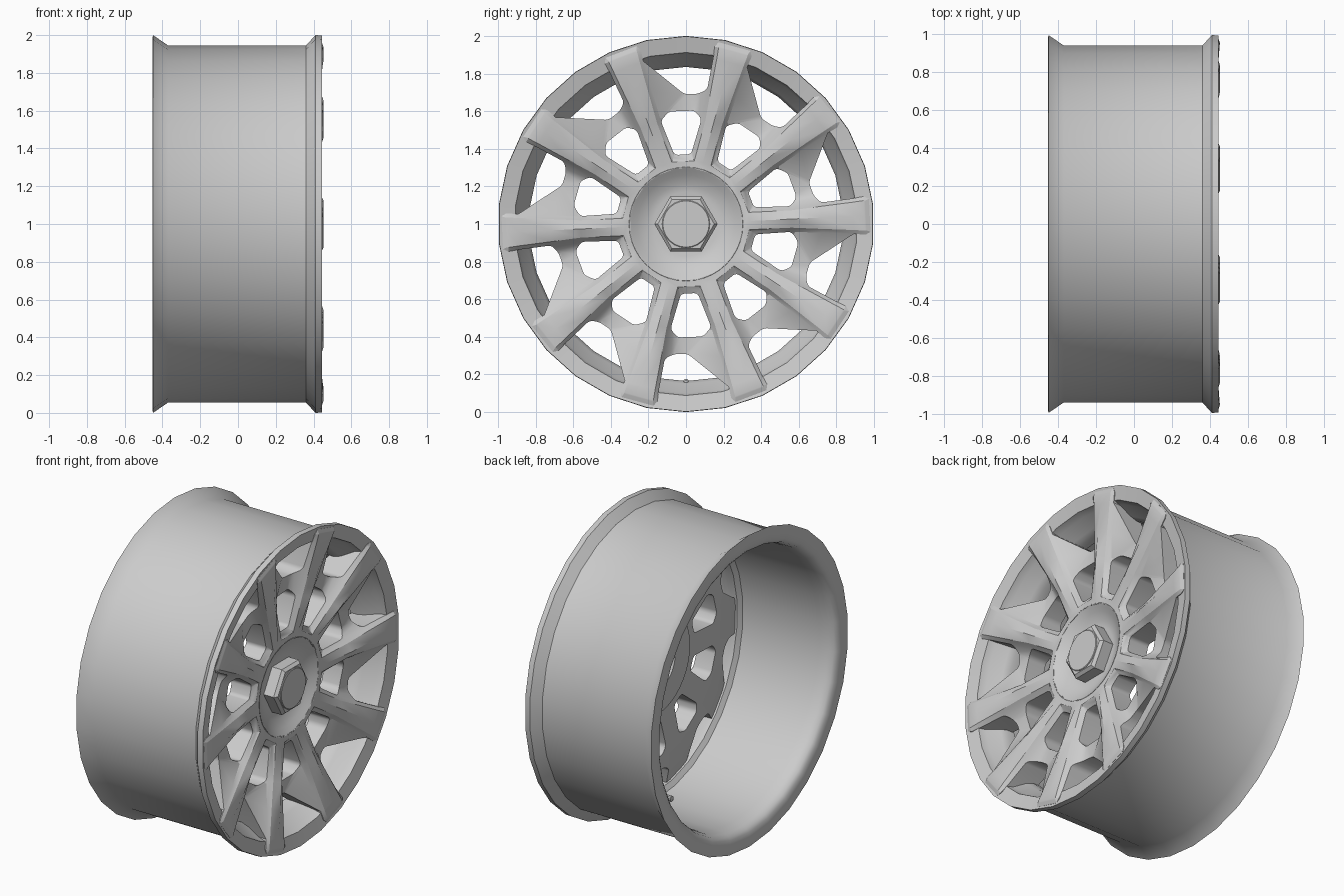
import bpy, bmesh, math
from mathutils import Matrix, Vector

cube = bpy.data.objects.get("Cube")
if cube:
    bpy.data.objects.remove(cube, do_unlink=True)

GREY = (0.6, 0.6, 0.6, 1.0)
metal = bpy.data.materials.new("light_grey_metal")
metal.use_nodes = True
metal.diffuse_color = GREY
metal.node_tree.nodes["Principled BSDF"].inputs["Base Color"].default_value = GREY

SPOKES = 10
STEP = math.tau / SPOKES
START = math.radians(2.7)


def finish(name, bm, angle=28):
    bmesh.ops.remove_doubles(bm, verts=bm.verts, dist=0.0005)
    bmesh.ops.recalc_face_normals(bm, faces=bm.faces)
    mesh = bpy.data.meshes.new(name)
    bm.to_mesh(mesh)
    bm.free()
    mesh.materials.append(metal)
    obj = bpy.data.objects.new(name, mesh)
    bpy.context.collection.objects.link(obj)
    obj.location.z = 1
    bpy.ops.object.select_all(action='DESELECT')
    obj.select_set(True)
    bpy.context.view_layer.objects.active = obj
    bpy.ops.object.shade_smooth_by_angle(angle=math.radians(angle))
    return obj


def lathe(name, profile, sides, closed=False, turn=0.0, angle=28):
    """Turn (x, radius) points around the wheel axis."""
    bm = bmesh.new()
    rot = Matrix.Rotation(turn, 3, 'X')
    verts = [bm.verts.new(rot @ Vector((x, 0, r))) for x, r in profile]
    pairs = list(zip(verts, verts[1:]))
    if closed:
        pairs.append((verts[-1], verts[0]))
    edges = [bm.edges.new(p) for p in pairs]
    bmesh.ops.spin(bm, geom=verts + edges, cent=(0, 0, 0), axis=(1, 0, 0),
                   angle=math.tau, steps=sides)
    return finish(name, bm, angle)


# Rim barrel with a shallow cone front lip and a rounded back lip
lathe("rim_barrel", [
    (-0.45, 1.0), (-0.37, 0.945), (0.36, 0.945), (0.41, 1.0), (0.445, 0.998),
    (0.426, 0.912), (0.38, 0.90), (0.31, 0.85), (0.27, 0.835), (0.22, 0.835),
    (0.2, 0.865), (-0.34, 0.87), (-0.395, 0.875), (-0.43, 0.888),
    (-0.446, 0.91), (-0.452, 0.94), (-0.453, 0.985)], 30, closed=True, angle=35)

# Dished hub
lathe("hub", [
    (0.3, 0), (0.3, 0.17), (0.308, 0.21), (0.335, 0.26), (0.352, 0.285),
    (0.363, 0.302), (0.35, 0.32), (0.195, 0.32), (0.195, 0.17),
    (0.22, 0.15), (0.22, 0)], 40, angle=35)

# Hexagonal cap with a round centre
lathe("hex_cap", [(0.28, 0.168), (0.37, 0.168), (0.388, 0.15), (0.388, 0)], 6,
      turn=math.pi / 2, angle=15)
lathe("cap_disc", [(0.37, 0.127), (0.391, 0.127), (0.394, 0.123), (0.394, 0)], 24)


# Spokes and webs: one sector of front faces, repeated, then thickened
def polar(r, deg):
    a = math.radians(deg)
    return r * math.cos(a), r * math.sin(a)


# plate u, border u, plate and border half widths, crest, plate, left and right border x
STATIONS = [
    (0.335, 0.365, 0.046, 0.072, 0.366, 0.362, 0.338, 0.338),
    (0.56, 0.56, 0.046, 0.068, 0.415, 0.385, 0.352, 0.352),
    (0.72, 0.72, 0.060, 0.080, 0.435, 0.412, 0.38, 0.392),
    (0.89, 0.89, 0.074, 0.094, 0.447, 0.442, 0.42, 0.428),
    (0.95, 0.95, 0.080, 0.102, 0.452, 0.452, 0.441, 0.441),
    (0.957, 0.978, 0.079, 0.088, 0.45, 0.45, 0.443, 0.443),
]
bm = bmesh.new()


def place(u, v, x, k):
    a = START + k * STEP
    return bm.verts.new((x, u * math.cos(a) - v * math.sin(a),
                         u * math.sin(a) + v * math.cos(a)))


rows, tips, hubs, webs = [], [], [], []
for k in range(SPOKES):
    rows.append([[place(bu, b, lx, k), place(u, p, px, k), place(u, 0, cx, k),
                  place(u, -p, px, k), place(bu, -b, rx, k)]
                 for u, bu, p, b, cx, px, lx, rx in STATIONS])
    hubs.append([place(*polar(0.3, d), 0.362, k) for d in (10, -10)])
    webs.append([place(*polar(r, d), x, k) for r, d, x in
                 ((0.69, -20, 0.32), (0.695, -26, 0.33),
                  (0.605, -25, 0.325), (0.605, -12, 0.33))])

for k in range(SPOKES):
    row, prev, last = rows[k], rows[k - 1], k - 1
    for lower, upper in zip(row, row[1:]):
        for i in range(4):
            bm.faces.new((lower[i], lower[i + 1], upper[i + 1], upper[i]))
    # Sloped edge across the spoke end
    bm.faces.new(row[-1])
    # Hub face, then bridge and chamfer below each window
    bm.faces.new(hubs[k] + row[0][3:0:-1])
    bm.faces.new((hubs[k][1], hubs[last][0], prev[0][1], row[0][3]))
    bm.faces.new((row[0][3], prev[0][1], prev[0][0], row[0][4]))
    # Web to the next spoke clockwise
    c1, c2, w3, w2 = webs[k]
    bm.faces.new((row[3][4], c1, row[2][4]))
    bm.faces.new((row[2][4], c1, w2, row[1][4]))
    bm.faces.new((c1, c2, w3, w2))
    bm.faces.new((c2, prev[2][0], prev[1][0], w3))

bmesh.ops.recalc_face_normals(bm, faces=bm.faces)
geo = bmesh.ops.extrude_face_region(bm, geom=bm.faces[:], use_keep_orig=True)["geom"]
for v in geo:
    if isinstance(v, bmesh.types.BMVert):
        r = math.hypot(v.co.y, v.co.z)
        v.co.x = 0.415 if r > 0.92 else 0.25 if r > 0.8 else 0.2

# Round the upright corners of the openings
corners = []
for e in bm.edges:
    along = e.verts[0].co - e.verts[1].co
    radius = math.hypot(e.verts[0].co.y, e.verts[0].co.z)
    if math.hypot(along.y, along.z) < 0.0001 and 0.33 < radius < 0.75:
        corners.append(e)
bmesh.ops.bevel(bm, geom=corners, offset=0.018, segments=3, profile=0.5,
                affect='EDGES', clamp_overlap=True)
finish("spokes", bm, 24)

# Valve stem
lathe("valve_stem", [(0.1, 0), (0.1, 0.017), (0.22, 0.017), (0.23, 0.011),
                     (0.29, 0.011), (0.29, 0)], 10).location.z = 0.16
